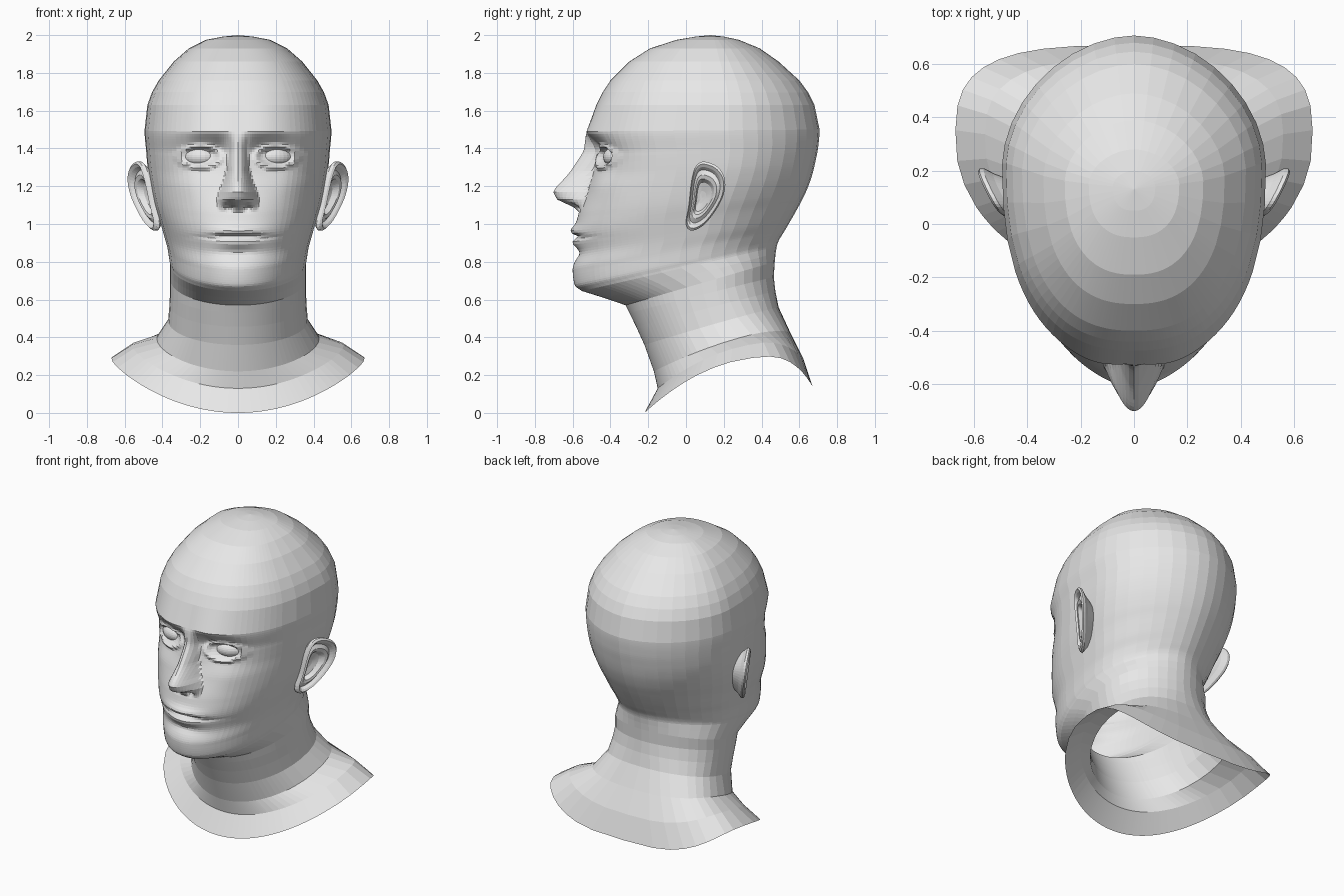
import bpy, bmesh, math
from mathutils import Vector

if "Cube" in bpy.data.objects:
    bpy.data.objects.remove(bpy.data.objects["Cube"], do_unlink=True)

# One plain grey for everything
grey = bpy.data.materials.new("light_grey")
grey.use_nodes = True
grey.diffuse_color = (0.8, 0.8, 0.8, 1)
grey.node_tree.nodes["Principled BSDF"].inputs["Base Color"].default_value = (0.8, 0.8, 0.8, 1)


def clamp(v):
    return max(0.0, min(1.0, v))


def bump(x, z, cx, cz, sx, sz):
    return math.exp(-((x - cx) / sx) ** 2 - ((z - cz) / sz) ** 2)


def finish(bm, name):
    bmesh.ops.recalc_face_normals(bm, faces=bm.faces)
    mesh = bpy.data.meshes.new(name)
    bm.to_mesh(mesh)
    bm.free()
    mesh.materials.append(grey)
    obj = bpy.data.objects.new(name, mesh)
    bpy.context.collection.objects.link(obj)
    return obj


def loft(rings, tip):
    """Skin closed rings in order and close the last one onto a tip point."""
    bm = bmesh.new()
    loops = [[bm.verts.new(p) for p in ring] for ring in rings]
    end = bm.verts.new(tip)
    count = len(loops[0])
    for i in range(count):
        j = (i + 1) % count
        for a, b in zip(loops, loops[1:]):
            bm.faces.new((a[i], a[j], b[j], b[i]))
        bm.faces.new((loops[-1][i], loops[-1][j], end))
    return bm


# Ring keys, bust rim to crown: front z, front y, back z, back y, half width
KEYS = [
    (0.0, -.22, .14, .67, .67),
    (.13, -.15, .29, .62, .56),
    (.22, -.17, .43, .55, .43),
    (.36, -.22, .56, .49, .37),
    (.53, -.30, .72, .465, .36),
    (.57, -.32, .80, .47, .36),
    (.645, -.55, .88, .48, .36),
    (.68, -.59, .91, .49, .365),
    (.76, -.60, .96, .52, .375),
    (.85, -.575, 1.02, .555, .395),
    (.95, -.59, 1.10, .60, .42),
    (1.05, -.57, 1.17, .635, .445),
    (1.18, -.525, 1.25, .665, .467),
    (1.28, -.495, 1.33, .685, .48),
    (1.37, -.492, 1.41, .70, .487),
    (1.49, -.52, 1.5, .707, .495),
    (1.63, -.475, 1.63, .68, .48),
    (1.76, -.40, 1.76, .60, .42),
    (1.86, -.30, 1.86, .49, .34),
    (1.93, -.19, 1.93, .39, .26),
    (1.975, -.05, 1.975, .28, .17),
    (1.992, .05, 1.992, .2, .08),
]

# Nose keys: z, protrusion, half width
NOSE = [
    (1.065, 0, .1), (1.09, .04, .11), (1.13, .14, .112), (1.17, .175, .1),
    (1.2, .165, .085), (1.275, .12, .062), (1.4, .045, .048), (1.49, 0, .05),
]


def slope(k, c):
    """Monotone tangent, so the profile never overshoots its keys."""
    if k == 0 or k == len(KEYS) - 1:
        return 0.0
    a = KEYS[k][c] - KEYS[k - 1][c]
    b = KEYS[k + 1][c] - KEYS[k][c]
    return 2 * a * b / (a + b) if a * b > 0 else 0.0


def blend(k, t):
    out = []
    for c in range(5):
        p, q = KEYS[k][c], KEYS[k + 1][c]
        out.append(p * (1 + 2 * t) * (1 - t) ** 2 + slope(k, c) * t * (1 - t) ** 2
                   + q * t * t * (3 - 2 * t) + slope(k + 1, c) * t * t * (t - 1))
    return out


def nose(x, z):
    for (z0, p0, w0), (z1, p1, w1) in zip(NOSE, NOSE[1:]):
        if z0 <= z < z1:
            t = (z - z0) / (z1 - z0)
            width = w0 + (w1 - w0) * t
            return (p0 + (p1 - p0) * t) * max(0, 1 - (x / width) ** 2)
    return 0.0


def features(x, z):
    """Forward relief of the face."""
    x = abs(x)
    relief = nose(x, z)
    relief -= .045 * bump(x, z, .045, 1.09, .022, .016)    # nostril
    relief -= .05 * bump(x, z, .18, 1.375, .11, .075)      # eye socket
    relief -= .02 * bump(x, z, .1, 1.4, .035, .05)         # inner corner
    relief += .018 * bump(x, z, .15, 1.49, .12, .03)       # brow
    ring = math.hypot((x - .2) / .085, (z - 1.355) / .045)
    relief += .02 * math.exp(-((ring - 1.25) / .25) ** 2)  # eyelids
    relief += .012 * bump(x, z, .28, 1.2, .1, .08)         # cheekbone
    relief += .022 * bump(x, z, 0, .965, .12, .026)        # upper lip
    relief += .018 * bump(x, z, 0, .9, .11, .025)          # lower lip
    relief -= .028 * bump(x, z, 0, .932, .15, .011)        # mouth line
    relief -= .012 * bump(x, z, 0, .845, .1, .025)         # chin crease
    return relief


# Columns: fine over the face, coarse over the back
half = [1.2 * i for i in range(26)] + [30 + 4 * i for i in range(1, 9)]
half += [62 + 118 * i / 12 for i in range(1, 13)]
angles = [math.radians(a) for a in half + [-a for a in half[-2:0:-1]]]


def head_ring(zf, yf, zb, yb, w):
    middle = yf + .6 * (yb - yf)
    front_power = 2 + .4 * clamp((zf - .75) / .6)
    back_power = 1.85 + 1.4 * clamp((.5 - zf) / .5)
    lift = .65 * max(0, w - .36) if zf < .5 else 0
    ring = []
    for a in angles:
        s, c = math.sin(a), math.cos(a)
        power = 2 / (front_power if c > 0 else back_power)
        x = math.copysign(abs(s) ** power, s) * w
        reach = abs(c) ** power
        y = middle - reach * (middle - yf) if c > 0 else middle + reach * (yb - middle)
        z = zf + (zb - zf) * (y - yf) / (yb - yf) + lift * s * s
        if c > .2 and .6 < zf < 1.7:
            y -= features(x, z)
        ring.append((x, y, z))
    return ring


# Head, neck and open bust
rings = []
for k in range(len(KEYS) - 1):
    a, b = KEYS[k], KEYS[k + 1]
    step = .014 if a[0] > .6 and b[0] < 1.5 else .1
    count = max(1, round(math.hypot(b[0] - a[0], b[1] - a[1]) / step))
    rings += [head_ring(*blend(k, i / count)) for i in range(count)]
rings.append(head_ring(*KEYS[-1]))
finish(loft(rings, (0, .13, 2)), "head_and_neck")

# Ear outline (y, z) and its relief from back to bowl (scale, outward offset)
OUTLINE = [(.10, 1.33), (.17, 1.3), (.207, 1.23), (.19, 1.13), (.11, 1.01), (.035, .965),
           (0, 1.0), (.015, 1.1), (.03, 1.23), (.055, 1.31)]
RELIEF = [(.6, -.09), (.85, -.03), (1, -.006), (1, .01), (.93, .02), (.85, .012),
          (.77, -.006), (.63, .008), (.52, .004), (.42, -.024), (.18, -.034)]


def ear_point(p, scale, out, side):
    y = .085 + (p[0] - .085) * scale
    z = 1.14 + (p[1] - 1.14) * scale
    return (side * (.455 + .55 * (y - .02) + .15 * (z - 1.15) + out), y, z)


curve = []
size = len(OUTLINE)
for i in range(size):
    p0, p1, p2, p3 = (Vector(OUTLINE[(i + d) % size]) for d in (-1, 0, 1, 2))
    for t in (0, .25, .5, .75):
        curve.append(p1 + .5 * t * (p2 - p0 + t * (2 * p0 - 5 * p1 + 4 * p2 - p3
                                                   + t * (3 * (p1 - p2) + p3 - p0))))

for side, label in ((1, "left"), (-1, "right")):
    loops = [[ear_point(p, s, o, side) for p in curve] for s, o in RELIEF]
    finish(loft(loops, ear_point((.085, 1.14), 1, -.036, side)), label + "_ear")

    # Eyeball, turned slightly outward
    bm = bmesh.new()
    bmesh.ops.create_uvsphere(bm, u_segments=24, v_segments=16, radius=1)
    eye = finish(bm, label + "_eye")
    eye.scale = (.092, .066, .055)
    eye.location = (side * .2, -.37, 1.355)
    eye.rotation_euler.z = side * math.radians(18)
